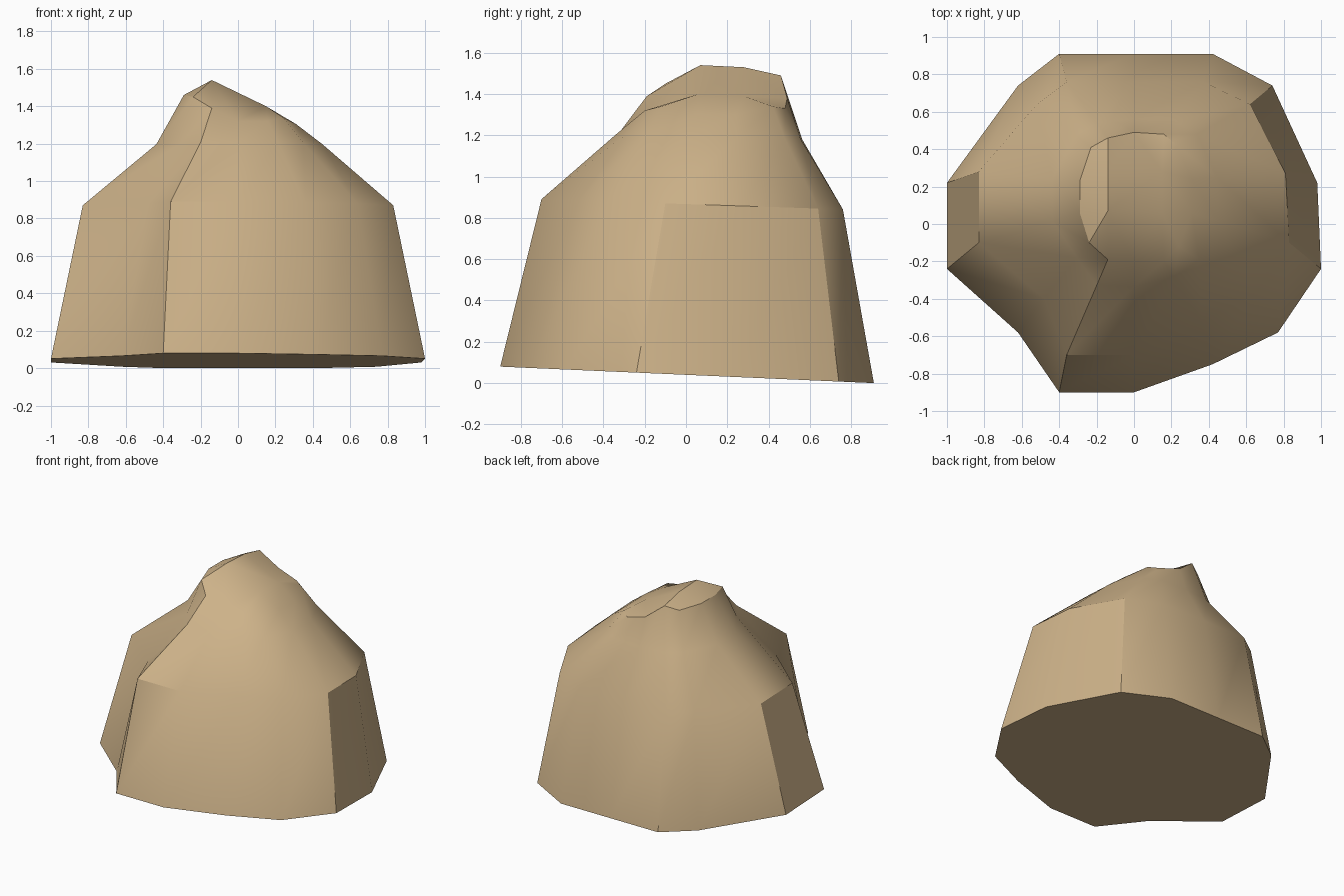
import bpy, bmesh

if "Cube" in bpy.data.objects:
    bpy.data.objects.remove(bpy.data.objects["Cube"])

tan = bpy.data.materials.new("sandy tan")
tan.diffuse_color = (0.61, 0.445, 0.25, 1)
tan.use_nodes = True
tan.node_tree.nodes["Principled BSDF"].inputs["Base Color"].default_value = tan.diffuse_color

# Outlines, all counter-clockwise from the left side
BASE = [(-1, .22), (-1, -.24), (-.62, -.58), (-.40, -.90), (0, -.90), (.42, -.75), (.77, -.58),
        (1, -.24), (.98, .22), (.74, .74), (.42, .91), (0, .91), (-.40, .91), (-.62, .74)]
SHOULDER = [(-.83, .28), (-.83, -.10), (-.48, -.40), (-.36, -.70), (0, -.70), (.36, -.52), (.64, -.38),
            (.83, -.10), (.81, .27), (.62, .64), (.37, .76), (0, .76), (-.36, .76), (-.52, .64)]
RIM = [(-.29, .23, 1.46), (-.29, .06, 1.46), (-.24, -.10, 1.45), (-.14, -.19, 1.39), (0, -.20, 1.32),
       (.16, -.20, 1.32), (.24, -.12, 1.34), (.31, .06, 1.305), (.31, .24, 1.30), (.23, .42, 1.34),
       (.16, .48, 1.33), (0, .49, 1.38), (-.14, .46, 1.49), (-.23, .41, 1.46)]
CREST = [(-.14, .07, 1.54), (-.14, .28, 1.53), (.15, .06, 1.40), (.15, .28, 1.39)]
HUBS = [1, 0, 0, 0, 0, 2, 2, 2, 3, 3, 3, 3, 1, 1]   # crest point each rim point joins

bm = bmesh.new()


def ring(points):
    return [bm.verts.new(p) for p in points]


# Body: tilted base, shoulder, neck, slanted rim
NECK = 0.27
rings = [
    ring((x, y, 0.04 - 0.044 * y) for x, y in BASE),
    ring((x, y, 0.867 - 0.034 * y) for x, y in SHOULDER),
    ring((r[0] + NECK * (s[0] - r[0]), r[1] + NECK * (s[1] - r[1]), 1.2 - 0.04 * r[1])
         for r, s in zip(RIM, SHOULDER)),
    ring(RIM),
]
n = len(BASE)
for low, high in zip(rings, rings[1:]):
    for i in range(n):
        j = (i + 1) % n
        bm.faces.new((low[i], low[j], high[j], high[i]))
bm.faces.new(rings[0][::-1])

# Sloping crest on top
crest = ring(CREST)
for i in range(n):
    j = (i + 1) % n
    a, b = crest[HUBS[i]], crest[HUBS[j]]
    loop = [rings[3][i], rings[3][j], b]
    bm.faces.new(loop if a == b else loop + [a])
bm.faces.new([crest[k] for k in (0, 2, 3, 1)])

bmesh.ops.recalc_face_normals(bm, faces=bm.faces)
mesh = bpy.data.meshes.new("rock_mound")
bm.to_mesh(mesh)
bm.free()
mesh.materials.append(tan)
mound = bpy.data.objects.new("rock_mound", mesh)
bpy.context.collection.objects.link(mound)
bpy.context.view_layer.objects.active = mound
mound.select_set(True)
bpy.ops.object.shade_smooth_by_angle(angle=0.6)
